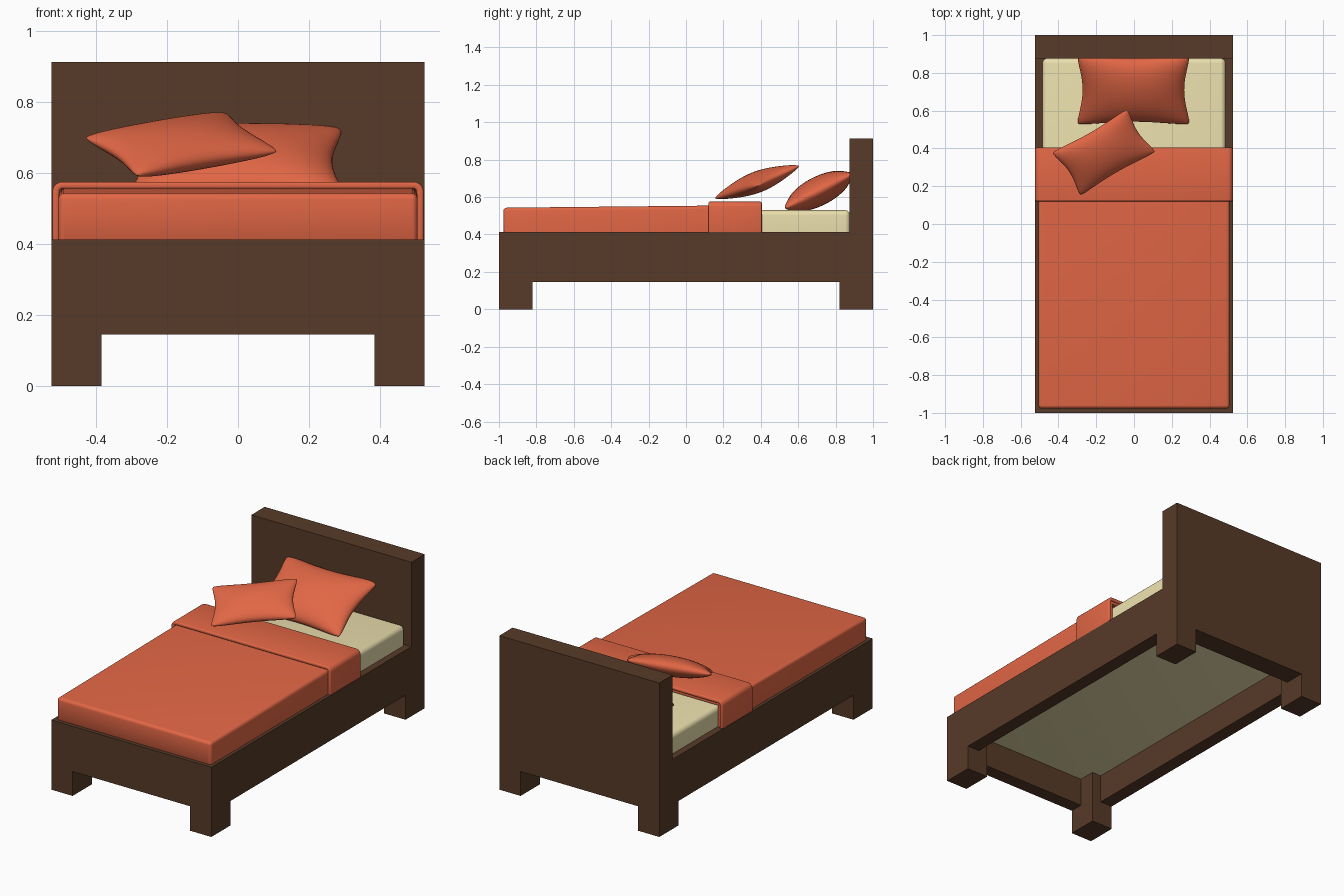
import bpy, bmesh, math
from mathutils import Vector, Matrix

if "Cube" in bpy.data.objects:
    bpy.data.objects.remove(bpy.data.objects["Cube"])


def material(name, rgb):
    m = bpy.data.materials.new(name)
    m.diffuse_color = (*rgb, 1)
    m.use_nodes = True
    m.node_tree.nodes["Principled BSDF"].inputs["Base Color"].default_value = m.diffuse_color
    return m


WOOD = material("dark_wood", (0.095, 0.043, 0.021))
CLOTH = material("orange_cloth", (0.76, 0.135, 0.06))
CREAM = material("cream_sheet", (0.83, 0.74, 0.42))


def add_object(name, bm, mat):
    me = bpy.data.meshes.new(name)
    bm.to_mesh(me)
    bm.free()
    me.materials.append(mat)
    ob = bpy.data.objects.new(name, me)
    bpy.context.collection.objects.link(ob)
    return ob


def smooth(ob):
    bpy.ops.object.select_all(action='DESELECT')
    ob.select_set(True)
    bpy.context.view_layer.objects.active = ob
    bpy.ops.object.shade_smooth_by_angle(angle=math.radians(50))


def box(name, x, y, z, mat, bevel=0, rise=0, open_sides=(), thickness=0):
    """Box from (min, max) ranges. Options: rounded edges, raised back top edge,
    removed sides (given by normal) and a sheet thickness for draped cloth."""
    bm = bmesh.new()
    bmesh.ops.create_cube(bm, size=1)
    gone = [f for f in bm.faces if tuple(round(c) for c in f.normal) in open_sides]
    bmesh.ops.delete(bm, geom=gone, context='FACES')
    for v in bm.verts:
        lift = rise if v.co.y > 0 and v.co.z > 0 else 0
        v.co = Vector([r[0] if c < 0 else r[1] for c, r in zip(v.co, (x, y, z))])
        v.co.z += lift
    if bevel:
        edges = [e for e in bm.edges if not e.is_boundary]
        bmesh.ops.bevel(bm, geom=edges, offset=bevel, segments=5, profile=0.5,
                        affect='EDGES')
    ob = add_object(name, bm, mat)
    if thickness:
        mod = ob.modifiers.new("cloth", 'SOLIDIFY')
        mod.thickness, mod.offset = thickness, -1
        mod = ob.modifiers.new("hem", 'BEVEL')
        mod.width, mod.segments, mod.angle_limit = 0.007, 3, math.radians(60)
    if bevel:
        smooth(ob)
    return ob


def pillow(name, centre, u, v, a, b, h, pinch, n=30):
    """Cushion with half sizes a, b, h along u, v and their normal."""
    bm = bmesh.new()
    for side in (1, -1):
        grid = []
        for i in range(n + 1):
            row = []
            for j in range(n + 1):
                s, t = (math.sin(math.pi / 2 * (2 * k / n - 1)) for k in (i, j))
                round_off = 1 - 0.11 * (s * t) ** 4
                ps = s * a * (1 - pinch * (1 - t * t)) * round_off
                pt = t * b * (1 - pinch * (1 - s * s)) * round_off
                pz = side * h * max(0, (1 - s * s) * (1 - t * t)) ** 0.5
                row.append(bm.verts.new((ps, pt, pz)))
            grid.append(row)
        for i in range(n):
            for j in range(n):
                bm.faces.new((grid[i][j], grid[i + 1][j],
                              grid[i + 1][j + 1], grid[i][j + 1]))
    bmesh.ops.remove_doubles(bm, verts=bm.verts, dist=0.0002)
    bmesh.ops.recalc_face_normals(bm, faces=bm.faces)
    u = Vector(u).normalized()
    w = u.cross(Vector(v)).normalized()
    rot = Matrix((u, w.cross(u), w)).transposed().to_4x4()
    bm.transform(Matrix.Translation(centre) @ rot)
    ob = add_object(name, bm, CLOTH)
    for p in ob.data.polygons:
        p.use_smooth = True


# Wooden frame: four legs, rails and headboard
W, TOP, LOW, T = 0.525, 0.413, 0.145, 0.08
for sx, side in ((-1, "left"), (1, "right")):
    leg_x = sorted((sx * 0.385, sx * W))
    box(f"front_leg_{side}", leg_x, (-1, -0.82), (0, TOP), WOOD)
    box(f"back_leg_{side}", leg_x, (0.82, 1), (0, TOP), WOOD)
    box(f"side_rail_{side}", sorted((sx * (W - T), sx * W)), (-0.82, 0.82), (LOW, TOP), WOOD)
box("front_rail", (-0.385, 0.385), (-1, -1 + T), (LOW, TOP), WOOD)
box("headboard", (-W, W), (0.875, 1), (LOW, 0.913), WOOD)

# Mattress, draped blanket and its folded-back end
BOTTOM, BACK, FRONT = (0, 0, -1), (0, 1, 0), (0, -1, 0)
box("mattress", (-0.485, 0.485), (-0.955, 0.878), (0.313, 0.53), CREAM, 0.028)
box("blanket", (-0.506, 0.506), (-0.977, 0.395), (0.405, 0.543), CLOTH, 0.018,
    rise=0.014, open_sides=(BOTTOM, BACK), thickness=0.018)
box("folded_blanket", (-0.523, 0.523), (0.12, 0.405), (0.405, 0.575), CLOTH, 0.028,
    open_sides=(BOTTOM, BACK, FRONT), thickness=0.02)

# Pillows
pillow("back_pillow", (-0.003, 0.71, 0.632), (1, 0, 0), (0, 0.89, 0.45),
       0.328, 0.225, 0.078, 0.18)
pillow("front_pillow", (-0.16, 0.38, 0.68), (0.38, 0.22, 0.065), (-0.14, 0.22, 0.105),
       0.256, 0.161, 0.056, 0.17)
